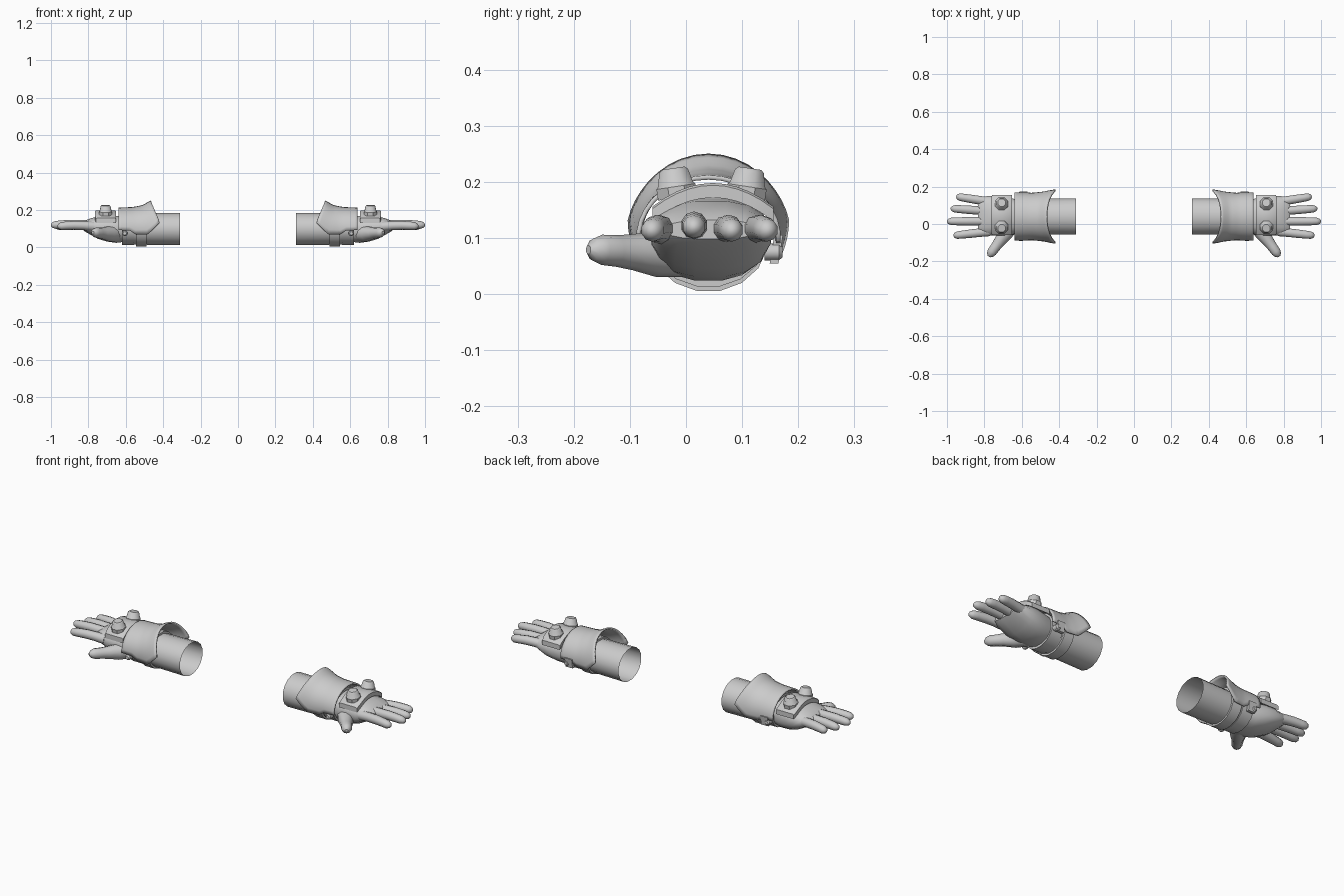
import bpy, math
from mathutils import Vector

if "Cube" in bpy.data.objects:
    bpy.data.objects.remove(bpy.data.objects["Cube"], do_unlink=True)

grey = bpy.data.materials.new("plain_grey")
grey.use_nodes = True
grey.diffuse_color = (0.6, 0.6, 0.6, 1)
grey.node_tree.nodes["Principled BSDF"].inputs["Base Color"].default_value = (0.6, 0.6, 0.6, 1)
parts = []
X, Y, Z = Vector((1, 0, 0)), Vector((0, 1, 0)), Vector((0, 0, 1))
CY = 0.04  # y of the arm axis


def ring(c, u, v, ru, rv, n=10, power=1.0):
    """Closed (super)elliptic ring of points around c."""
    pts = []
    for i in range(n):
        a = math.tau * (i + 0.5) / n
        cu, sv = math.cos(a), math.sin(a)
        cu = math.copysign(abs(cu) ** power, cu)
        sv = math.copysign(abs(sv) ** power, sv)
        pts.append(Vector(c) + u * (ru * cu) + v * (rv * sv))
    return pts


def skin(name, rows, closed=True, caps=True, thick=0.0, loop=False):
    """Surface through rows of points, mirrored to the other arm."""
    n, m = len(rows[0]), len(rows)
    verts = [p for row in rows for p in row]
    faces = []
    for r in range(m if loop else m - 1):
        for i in range(n if closed else n - 1):
            j, k = (i + 1) % n, (r + 1) % m
            faces.append((r * n + i, r * n + j, k * n + j, k * n + i))
    if caps and closed and not loop:
        faces += [tuple(reversed(range(n))), tuple(range((m - 1) * n, m * n))]
    me = bpy.data.meshes.new(name)
    me.from_pydata(verts, [], faces)
    me.materials.append(grey)
    ob = bpy.data.objects.new(name, me)
    bpy.context.collection.objects.link(ob)
    if thick:
        s = ob.modifiers.new("thickness", "SOLIDIFY")
        s.thickness, s.offset = thick, 0
    ob.modifiers.new("other_arm", "MIRROR").use_mirror_merge = False
    parts.append(ob)
    return ob


def tube(name, path, n=10):
    """Round limb along (point, radius) pairs."""
    pts = [Vector(p) for p, _ in path]
    rows = []
    for i, (_, r) in enumerate(path):
        d = (pts[min(i + 1, len(pts) - 1)] - pts[max(i - 1, 0)]).normalized()
        u = Z.cross(d).normalized()
        rows.append(ring(pts[i], u, d.cross(u), r, r, n))
    return skin(name, rows)


def lerp_table(table, x):
    for (x0, a), (x1, b) in zip(table, table[1:]):
        if x <= x1:
            return a + (b - a) * max(0, (x - x0) / (x1 - x0))
    return table[-1][1]


# Open forearm sleeve
skin("forearm_sleeve", [ring((x, CY, 0.098), Y, Z, r, r * 0.89, 16)
                        for x, r in ((0.31, 0.099), (0.45, 0.097), (0.62, 0.093))], caps=False)

# Wrist straps under the guard
for name, x0, x1, r, h in (("rear_strap", 0.49, 0.545, 0.107, 0.095),
                           ("front_strap", 0.555, 0.62, 0.103, 0.087)):
    skin(name, [ring((x, CY, 0.099), Y, Z, r - d, h - d, 16)
                for x, d in ((x0, 0.012), (x0, 0), (x1, 0), (x1, 0.012))], caps=False)

# Flared guard over the top of the forearm
width = ((0.42, 0.143), (0.48, 0.130), (0.54, 0.123), (0.64, 0.125))
height = ((0.42, 0.155), (0.465, 0.147), (0.51, 0.122), (0.56, 0.112), (0.64, 0.108))
lower = ((0.42, 0.13), (0.485, 0.065), (0.55, 0.06), (0.575, 0.085), (0.64, 0.09))
rows = []
for t in range(15):
    row = []
    for k in range(19):
        f = k / 18
        x = 0.42 + 0.045 * math.sin(math.pi * f) ** 1.3
        x += (0.64 - x) * t / 14
        start = math.asin((lerp_table(lower, x) - 0.1) / 0.15)
        a = start + (math.pi - 2 * start) * f
        row.append(Vector((x, CY + lerp_table(width, x) * math.cos(a),
                           0.1 + lerp_table(height, x) * math.sin(a))))
    rows.append(row)
skin("forearm_guard", rows, closed=False, thick=0.008)

# Rivets and strap end at the sides of the guard
for name, y0, y1 in (("inner_rivet", -0.06, -0.092), ("outer_rivet", 0.14, 0.172)):
    skin(name, [ring((0.605, y, 0.075), X, Z, r, r, 10)
                for y, r in ((y0, 0.015), (y0 * 0.2 + y1 * 0.8, 0.015), (y1, 0.009))])
skin("strap_end", [ring((0.59, y, z), X, Y, 0.03, 0.011, 4)
                   for y, z in ((0.165, 0.105), (0.157, 0.055))])

# Palm
palm = ((0.60, 0.040, 0.085, 0.030, 0.165), (0.65, 0.040, 0.098, 0.023, 0.170),
        (0.70, 0.043, 0.106, 0.030, 0.172), (0.75, 0.045, 0.108, 0.045, 0.167),
        (0.79, 0.045, 0.105, 0.068, 0.155), (0.82, 0.045, 0.098, 0.085, 0.143),
        (0.835, 0.045, 0.085, 0.098, 0.132))
skin("palm", [ring((x, y, (lo + hi) / 2), Y, Z, w, (hi - lo) / 2, 16, 0.85)
              for x, y, w, lo, hi in palm])

# Fingers
fingers = (("index_finger", -0.04, -0.062, 0.965), ("middle_finger", 0.015, 0.014, 1.0),
           ("ring_finger", 0.068, 0.083, 0.98), ("little_finger", 0.118, 0.147, 0.95))
for name, y0, y1, tip in fingers:
    top = 0.118 if name == "middle_finger" else 0.112
    path = []
    for f, r in ((0, 0.026), (0.3, 0.024), (0.55, 0.0235), (0.78, 0.022),
                 (0.9, 0.0205), (0.97, 0.014), (1, 0.005)):
        path.append(((0.77 + (tip - 0.77) * f, y0 + (y1 - y0) * f,
                      top + 0.006 * math.sin(math.pi * f)), r))
    tube(name, path)

# Thumb
tube("thumb", (((0.65, 0.0, 0.075), 0.045), ((0.69, -0.055, 0.072), 0.041),
               ((0.72, -0.095, 0.075), 0.032), ((0.742, -0.125, 0.077), 0.028),
               ((0.76, -0.15, 0.079), 0.027), ((0.77, -0.165, 0.079), 0.02),
               ((0.776, -0.174, 0.079), 0.008)))

# Arched plate on the back of the hand
rows = []
for k in range(11):
    f = k / 5 - 1
    y, z = 0.048 + 0.108 * f, 0.198 - 0.042 * f * f
    x1 = 0.765 - 0.006 * f ** 8
    rows.append([Vector((x, y, z - d)) for x, d in
                 ((0.652, 0.026), (x1, 0.026), (x1, 0.004), (x1 - 0.005, 0), (0.657, 0), (0.652, 0.004))])
skin("hand_plate", rows)

# Studs on the plate, leaning outward
for name, y, lean in (("inner_stud", -0.015, -0.15), ("outer_stud", 0.106, 0.15)):
    axis = Vector((0, math.sin(lean), math.cos(lean)))
    side = axis.cross(X)
    base = Vector((0.708, y, 0.172))
    skin(name, [ring(base + axis * h, X, side, r, r, 8) for h, r in
                ((0, 0.038), (0.02, 0.038), (0.024, 0.034), (0.048, 0.028), (0.053, 0.022))])

# Consistent normals and smooth shading with kept edges
import bmesh
for ob in parts:
    bm = bmesh.new()
    bm.from_mesh(ob.data)
    bmesh.ops.recalc_face_normals(bm, faces=bm.faces)
    bm.to_mesh(ob.data)
    bm.free()
bpy.ops.object.select_all(action="DESELECT")
for ob in parts:
    ob.select_set(True)
bpy.context.view_layer.objects.active = parts[0]
bpy.ops.object.shade_smooth_by_angle(angle=math.radians(40))
